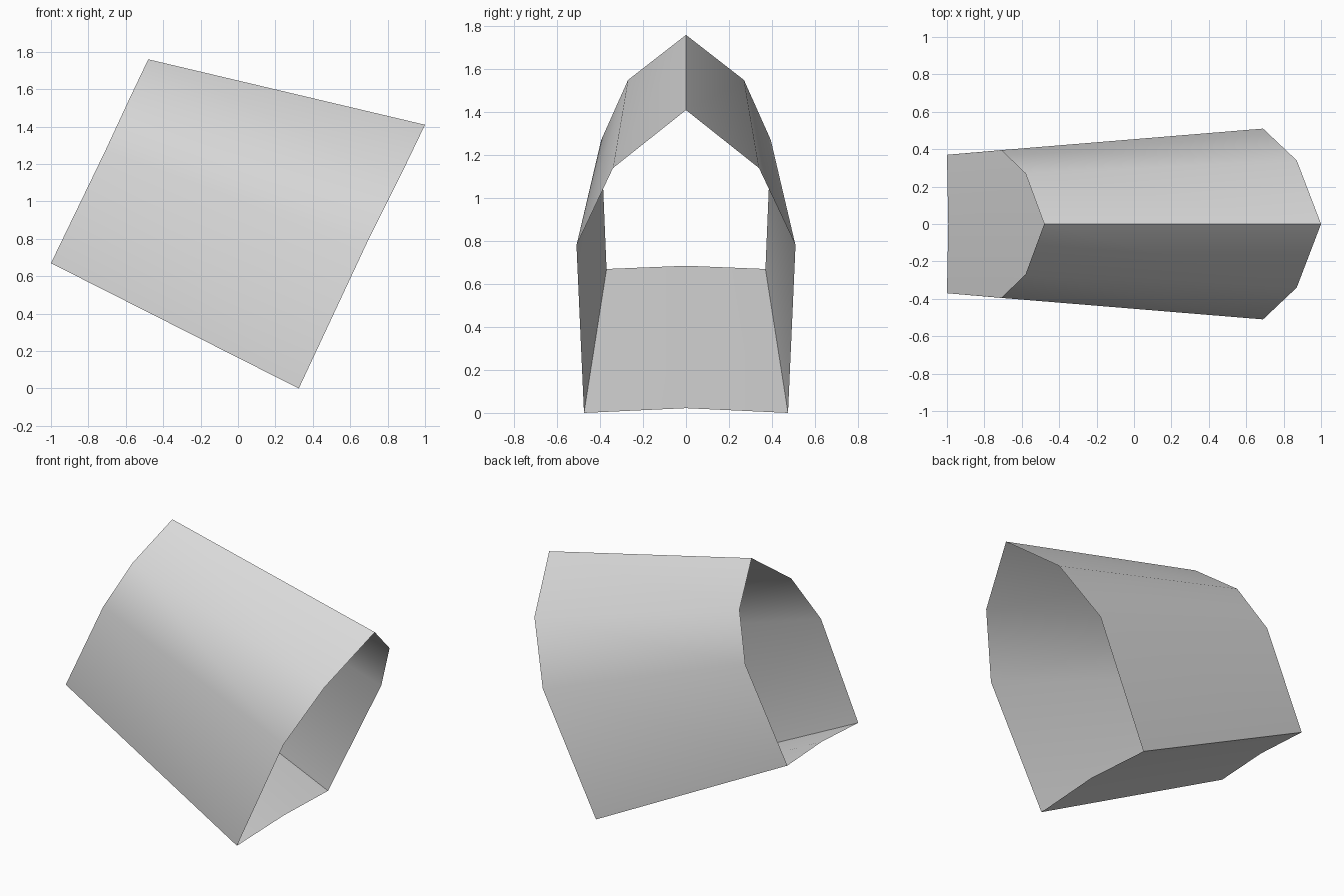
import bpy
import bmesh
import math

cube = bpy.data.objects.get("Cube")
if cube:
    bpy.data.objects.remove(cube, do_unlink=True)

# Plain light grey
grey = bpy.data.materials.new("light_grey")
grey.use_nodes = True
colour = (0.7, 0.7, 0.7, 1)
grey.diffuse_color = colour
grey.node_tree.nodes["Principled BSDF"].inputs["Base Color"].default_value = colour

# Half profiles of both open ends, from ridge down to the middle of the floor
low_end = [(1.0, 0, 1.41), (0.87, 0.34, 1.14), (0.69, 0.51, 0.78),
           (0.325, 0.475, 0), (0.335, 0, 0.022)]
high_end = [(-0.48, 0, 1.76), (-0.58, 0.27, 1.55), (-0.71, 0.395, 1.27),
            (-1.0, 0.37, 0.67), (-0.993, 0, 0.685)]


def closed_ring(bm, half):
    """Mirror a half profile across y and return the whole loop of vertices."""
    mirrored = [(x, -y, z) for x, y, z in half[-2:0:-1]]
    return [bm.verts.new(p) for p in half + mirrored]


# Open tapered sleeve bridged between the two ends
bm = bmesh.new()
a, b = closed_ring(bm, low_end), closed_ring(bm, high_end)
for i in range(len(a)):
    j = (i + 1) % len(a)
    bm.faces.new((a[i], a[j], b[j], b[i]))

# Make every face point outward from the axis
bm.normal_update()
for face in bm.faces:
    c = face.calc_center_median()
    c.x, c.z = c.x + 0.05, c.z - 0.98
    if face.normal.dot(c) < 0:
        face.normal_flip()

mesh = bpy.data.meshes.new("open_sleeve")
bm.to_mesh(mesh)
bm.free()
mesh.materials.append(grey)
sleeve = bpy.data.objects.new("open_sleeve", mesh)
bpy.context.collection.objects.link(sleeve)

# Soft sides with a crisp ridge and floor edges
bpy.ops.object.select_all(action="DESELECT")
sleeve.select_set(True)
bpy.context.view_layer.objects.active = sleeve
bpy.ops.object.shade_smooth_by_angle(angle=math.radians(40))
